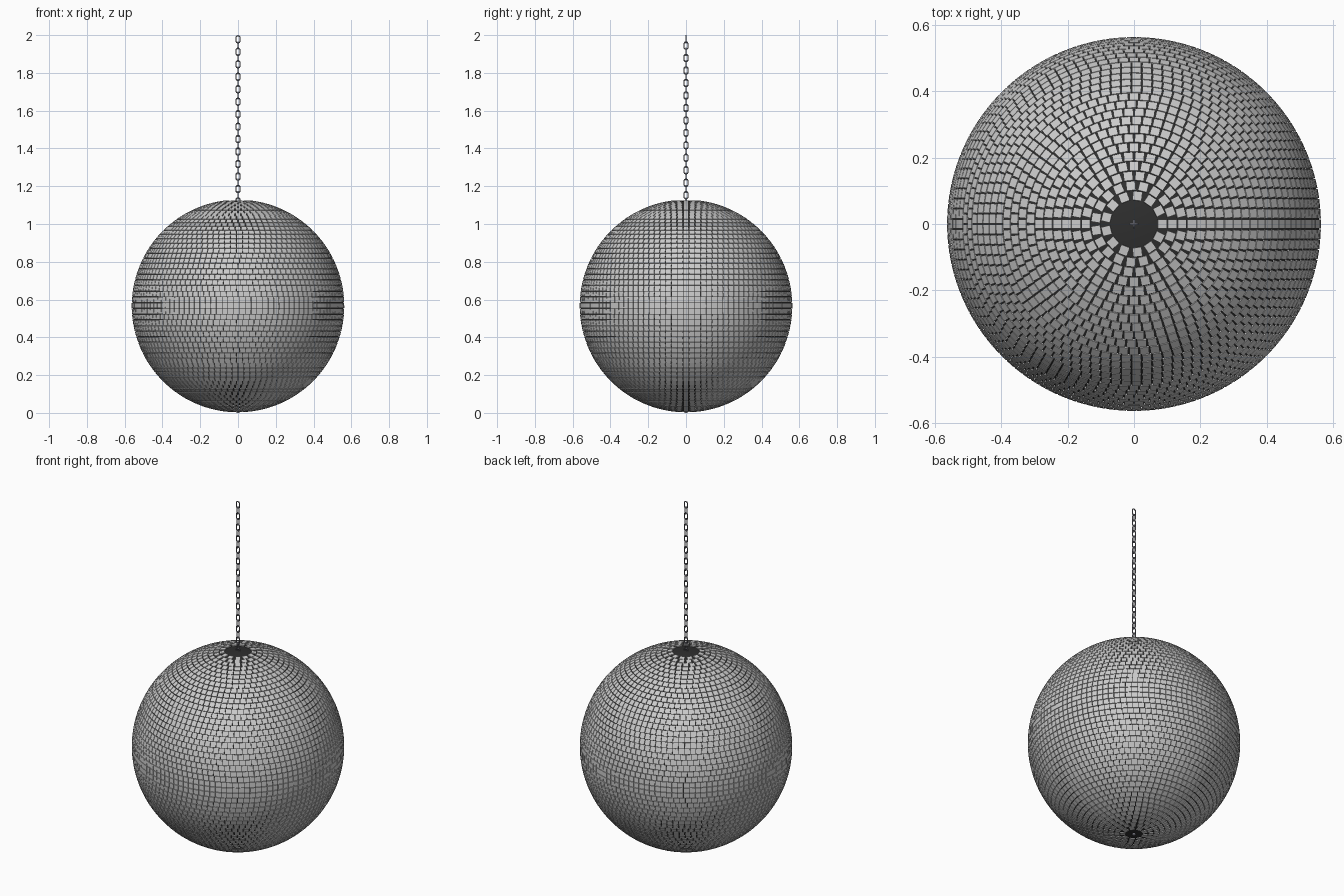
import bpy, bmesh, math
from mathutils import Vector

if "Cube" in bpy.data.objects:
    bpy.data.objects.remove(bpy.data.objects["Cube"])

R = 0.5625          # outer radius of the mirror tiles
CZ = 0.566          # height of the ball centre
PITCH = 0.0305      # tile spacing
TILE = 0.0278       # tile edge length


def material(name, col):
    m = bpy.data.materials.new(name)
    m.diffuse_color = (*col, 1)
    m.use_nodes = True
    m.node_tree.nodes["Principled BSDF"].inputs["Base Color"].default_value = m.diffuse_color
    return m


mirror = material("mirror_silver", (0.60, 0.60, 0.60))
dark = material("core_black", (0.028, 0.028, 0.028))
steel = material("chain_steel", (0.25, 0.25, 0.29))


def finish(bm, name, mat, smooth=False):
    bmesh.ops.recalc_face_normals(bm, faces=bm.faces)
    me = bpy.data.meshes.new(name)
    bm.to_mesh(me)
    bm.free()
    me.materials.append(mat)
    for p in me.polygons:
        p.use_smooth = smooth
    ob = bpy.data.objects.new(name, me)
    bpy.context.collection.objects.link(ob)
    return ob


# dark core sphere
bm = bmesh.new()
bmesh.ops.create_uvsphere(bm, u_segments=96, v_segments=64, radius=0.5575)
core = finish(bm, "ball_core", dark, True)
core.location.z = CZ

# flat mirror tiles in rings from the top pole to the bottom pole
bm = bmesh.new()
step = PITCH / R * 1.003
start = 0.125
for i in range(54):
    th = start + (i + 0.5) * step
    inner = R * min(math.sin(th - step / 2), math.sin(th + step / 2))
    n = max(5, int(2 * math.pi * inner / PITCH))
    if i < 2:
        n -= 1
    for k in range(n):
        ph = 2 * math.pi * k / n
        nor = Vector((math.sin(th) * math.cos(ph), math.sin(th) * math.sin(ph), math.cos(th)))
        east = Vector((-math.sin(ph), math.cos(ph), 0))
        south = east.cross(nor)
        h = TILE / 2
        rings = []
        for r in (R - 0.007, R):
            c = nor * r + Vector((0, 0, CZ))
            rings.append([bm.verts.new(c + east * a * h + south * b * h)
                          for a, b in ((-1, -1), (1, -1), (1, 1), (-1, 1))])
        lo, hi = rings
        bm.faces.new(hi)
        bm.faces.new(lo[::-1])
        for j in range(4):
            q = (j + 1) % 4
            bm.faces.new((lo[j], lo[q], hi[q], hi[j]))
finish(bm, "mirror_tiles", mirror)


# one oval chain link: a round wire swept round a stadium path
def add_link(bm, z, turned, length, width, wire, arc=8, sides=8):
    rc = width / 2 - wire
    half = length / 2 - wire - rc
    loops = []
    for end in (1, -1):
        for s in range(arc + 1):
            a = math.pi * s / arc + (0 if end == 1 else math.pi)
            d = Vector((math.cos(a), 0, math.sin(a)))
            c = d * rc + Vector((0, 0, end * half))
            loop = []
            for t in range(sides):
                b = 2 * math.pi * t / sides
                p = c + d * wire * math.cos(b) + Vector((0, wire * math.sin(b), 0))
                if turned:
                    p = Vector((-p.y, p.x, p.z))
                loop.append(bm.verts.new(p + Vector((0, 0, z))))
            loops.append(loop)
    m = len(loops)
    for i in range(m):
        u, v = loops[i], loops[(i + 1) % m]
        for t in range(sides):
            w = (t + 1) % sides
            bm.faces.new((u[t], u[w], v[w], v[t]))


# hanging chain, alternate links turned a quarter turn
bm = bmesh.new()
LEN, STEP = 0.045, 0.033
for i in range(27):
    add_link(bm, 2 - LEN / 2 - i * STEP, i % 2 == 1, LEN, 0.027, 0.0032)
finish(bm, "hanging_chain", steel, True)

# small stud under the ball
bm = bmesh.new()
bmesh.ops.create_cone(bm, cap_ends=True, segments=16, radius1=0.008, radius2=0.012, depth=0.02)
stud = finish(bm, "bottom_stud", steel)
stud.location.z = 0.01
